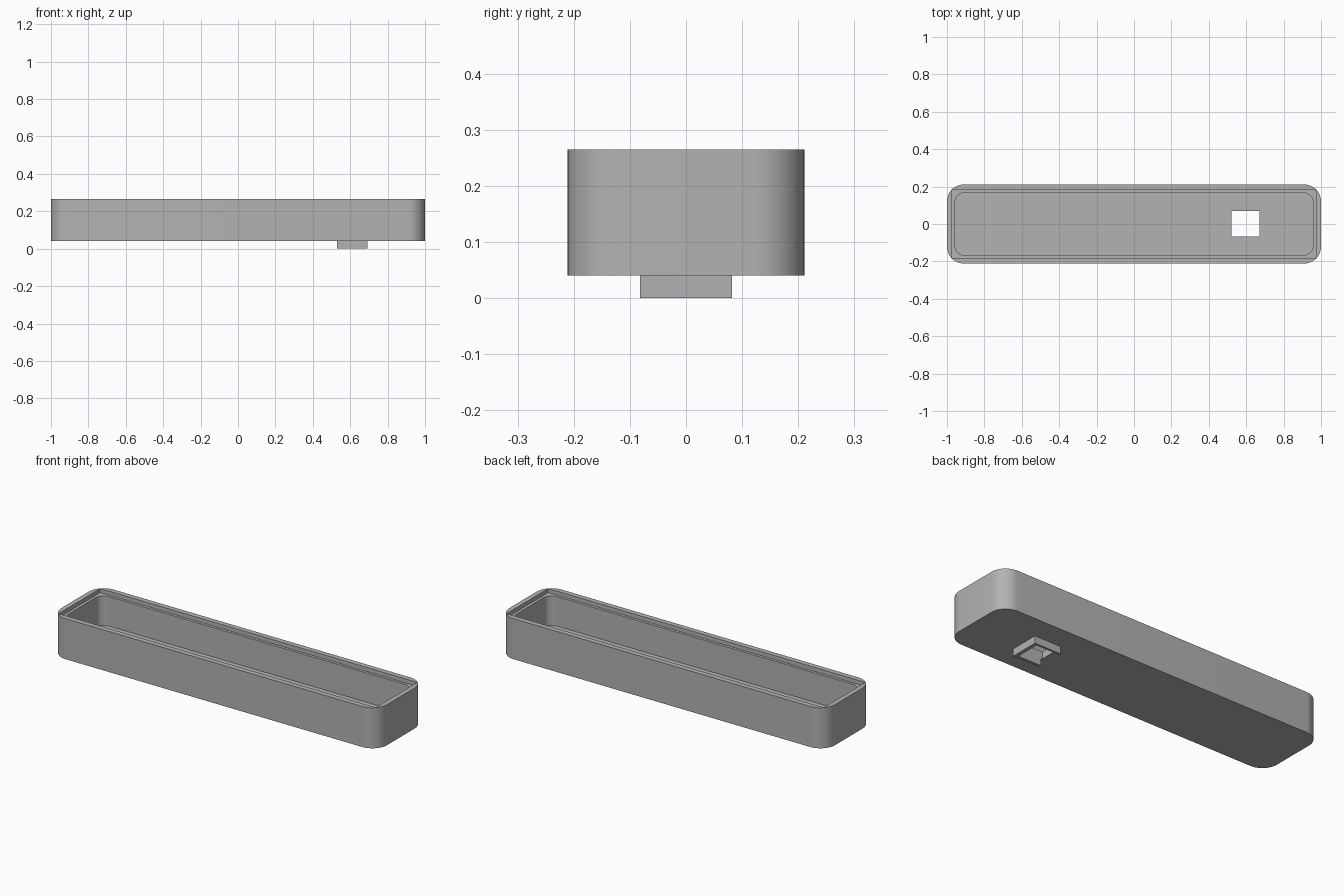
import bpy, bmesh
from math import cos, sin, pi, radians

old = bpy.data.objects.get("Cube")
if old:
    bpy.data.objects.remove(old, do_unlink=True)

grey = bpy.data.materials.new("plain grey")
grey.use_nodes = True
grey.diffuse_color = (0.45, 0.45, 0.45, 1)
grey.node_tree.nodes["Principled BSDF"].inputs["Base Color"].default_value = grey.diffuse_color


def block(name, x0, x1, y0, y1, z0, z1, radius=0.0, steps=12):
    """Upright block whose vertical corners are rounded by radius."""
    outline = []
    for i, (x, y) in enumerate([(x1, y1), (x0, y1), (x0, y0), (x1, y0)]):
        if radius == 0:
            outline.append((x, y))
            continue
        cx = x - radius if x == x1 else x + radius
        cy = y - radius if y == y1 else y + radius
        for s in range(steps + 1):
            a = (i + s / steps) * pi / 2
            outline.append((cx + radius * cos(a), cy + radius * sin(a)))
    bm = bmesh.new()
    base = bm.faces.new([bm.verts.new((x, y, z0)) for x, y in outline])
    top = bmesh.ops.extrude_face_region(bm, geom=[base])["geom"]
    bmesh.ops.translate(bm, vec=(0, 0, z1 - z0),
                        verts=[v for v in top if isinstance(v, bmesh.types.BMVert)])
    bmesh.ops.recalc_face_normals(bm, faces=bm.faces)
    mesh = bpy.data.meshes.new(name)
    bm.to_mesh(mesh)
    bm.free()
    mesh.materials.append(grey)
    obj = bpy.data.objects.new(name, mesh)
    bpy.context.collection.objects.link(obj)
    return obj


def combine(target, other, operation):
    """Apply a boolean and discard the second block."""
    mod = target.modifiers.new("boolean", 'BOOLEAN')
    mod.object, mod.operation, mod.solver = other, operation, 'EXACT'
    bpy.context.view_layer.objects.active = target
    bpy.ops.object.modifier_apply(modifier=mod.name)
    bpy.data.objects.remove(other, do_unlink=True)


# Tray body with a square-cornered lid seat around a rounded cavity
tray = block("tray", -1, 1, -0.211, 0.211, 0.04, 0.265, radius=0.09)
combine(tray, block("cavity", -0.957, 0.957, -0.167, 0.167, 0.08, 0.4, radius=0.05), 'DIFFERENCE')
combine(tray, block("lid_seat", -0.973, 0.973, -0.182, 0.182, 0.243, 0.4), 'DIFFERENCE')

# Collar under the floor, with a square opening through both
combine(tray, block("collar", 0.53, 0.692, -0.082, 0.082, 0, 0.06), 'UNION')
combine(tray, block("opening", 0.522, 0.672, -0.066, 0.069, -0.1, 0.2), 'DIFFERENCE')

bpy.ops.object.select_all(action='DESELECT')
tray.select_set(True)
bpy.context.view_layer.objects.active = tray
bpy.ops.object.shade_smooth_by_angle(angle=radians(30))
